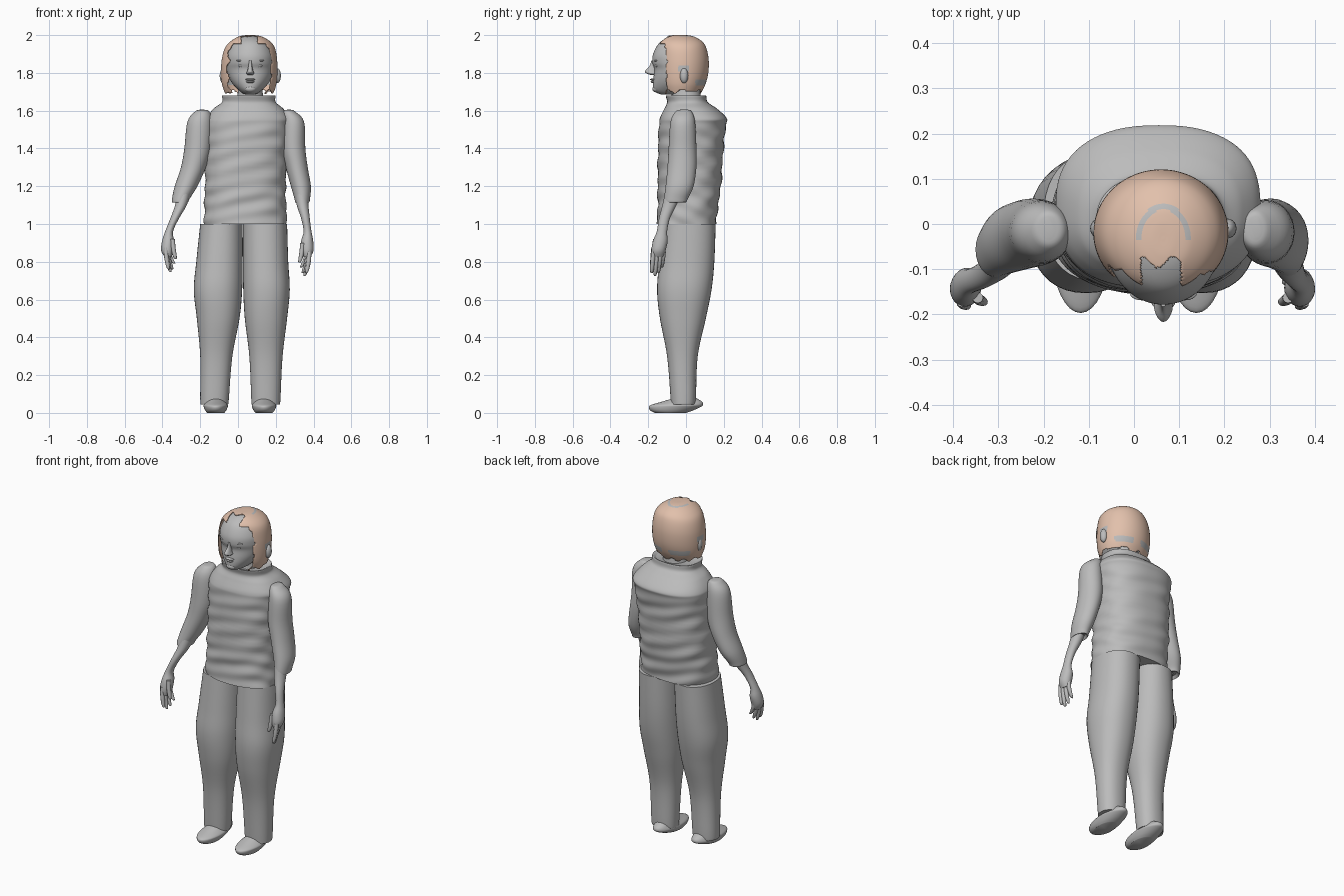
import bpy
import bmesh
from math import sin, cos, pi, copysign

if "Cube" in bpy.data.objects:
    bpy.data.objects.remove(bpy.data.objects["Cube"], do_unlink=True)


def material(name, colour):
    mat = bpy.data.materials.new(name)
    mat.use_nodes = True
    mat.diffuse_color = (*colour, 1)
    mat.node_tree.nodes["Principled BSDF"].inputs["Base Color"].default_value = (*colour, 1)
    return mat


GREY = material("plain grey", (0.5, 0.5, 0.5))
HAIR = material("pale brown hair", (0.76, 0.53, 0.41))


def finish(bm, name, mats):
    bmesh.ops.recalc_face_normals(bm, faces=bm.faces)
    mesh = bpy.data.meshes.new(name)
    bm.to_mesh(mesh)
    bm.free()
    obj = bpy.data.objects.new(name, mesh)
    bpy.context.collection.objects.link(obj)
    for mat in mats:
        mesh.materials.append(mat)
    bpy.ops.object.select_all(action='DESELECT')
    obj.select_set(True)
    bpy.context.view_layer.objects.active = obj
    bpy.ops.object.shade_smooth_by_angle(angle=pi / 4)
    return obj


def spline(rows, steps):
    """Smooth in-between rows for a list of cross-sections."""
    out = []
    for i in range(len(rows) - 1):
        a, b, c, d = rows[max(i - 1, 0)], rows[i], rows[i + 1], rows[min(i + 2, len(rows) - 1)]
        for k in range(steps):
            t = k / steps
            out.append([q + t * (r - p + t * (2 * p - 5 * q + 4 * r - s + t * (3 * (q - r) + s - p))) / 2
                        for p, q, r, s in zip(a, b, c, d)])
    return out + [list(rows[-1])]


def loft(rows, sides=32, steps=4, power=1.0, ripple=None, caps=True):
    """Skin of rounded rings; every row is z, x low, x high, y low, y high."""
    bm = bmesh.new()
    rings = []
    for z, xa, xb, ya, yb in spline(rows, steps):
        ring = []
        for i in range(sides):
            a = 2 * pi * i / sides
            grow = ripple(a, z) if ripple else 0
            c, s = (copysign(abs(f) ** power, f) for f in (cos(a), sin(a)))
            ring.append(bm.verts.new(((xa + xb) / 2 + c * ((xb - xa) / 2 + grow),
                                      (ya + yb) / 2 + s * ((yb - ya) / 2 + grow), z)))
        rings.append(ring)
    for low, high in zip(rings, rings[1:]):
        for i in range(sides):
            j = (i + 1) % sides
            bm.faces.new((low[i], low[j], high[j], high[i]))
    bm.faces.new(rings[0])
    if caps:
        bm.faces.new(rings[-1])
    return bm


def ball(name, loc, size):
    bm = bmesh.new()
    bmesh.ops.create_uvsphere(bm, u_segments=20, v_segments=12, radius=1)
    bmesh.ops.scale(bm, vec=size, verts=bm.verts)
    bmesh.ops.translate(bm, vec=loc, verts=bm.verts)
    finish(bm, name, [GREY])


# Sweater with soft horizontal creases and an upright collar
def creases(a, z):
    fade = max(0, min(1, (1.58 - z) * 8))
    return fade * (0.003 * sin(75 * z + 2 * sin(2 * a) + 3 * sin(a)) + 0.002 * sin(43 * z - 5 * a))


torso = [(1.0, -.18, .257, -.155, .16), (1.1, -.178, .255, -.15, .17), (1.2, -.175, .252, -.15, .185),
         (1.4, -.17, .262, -.148, .198), (1.52, -.172, .275, -.143, .212), (1.56, -.168, .278, -.138, .215),
         (1.61, -.13, .24, -.115, .165), (1.645, -.085, .2, -.1, .115), (1.68, -.083, .197, -.107, .106),
         (1.67, -.06, .175, -.09, .09)]
finish(loft(torso, 72, 10, 0.82, creases), "sweater", [GREY])

# Trouser legs: z, right leg x span, left leg x span, y span
legs = [(.045, -.198, -.052, .072, .222, -.08, .05), (.08, -.2, -.048, .07, .225, -.082, .053),
        (.3, -.2, -.03, .06, .236, -.1, .062), (.5, -.218, .008, .036, .26, -.138, .105),
        (.65, -.234, .022, .028, .274, -.153, .135), (.8, -.221, .025, .026, .266, -.142, .15),
        (1.0, -.2, .025, .026, .26, -.125, .157)]
finish(loft([(r[0], r[1], r[2], r[5], r[6]) for r in legs], 40, 6, 0.9), "right_trouser_leg", [GREY])
finish(loft([(r[0], r[3], r[4], r[5], r[6]) for r in legs], 40, 6, 0.9), "left_trouser_leg", [GREY])

# Slipper-like shoes with curved soles
shoe = [(0, .045, -.165, 0), (.012, .055, -.188, .035), (.03, .063, -.197, .075),
        (.042, .064, -.185, .09), (.06, .05, -.125, .085), (.08, .04, -.06, .05)]
for side, cx in (("right", -.118), ("left", .138)):
    finish(loft([(z, cx - w, cx + w, a, b) for z, w, a, b in shoe], 32, 4), side + "_shoe", [GREY])

# Arms: shared z, half width and y span, with separate centre lines
sleeve = [(1.605, .012, -.03, .01), (1.595, .038, -.055, .03), (1.54, .066, -.082, .048),
          (1.4, .071, -.092, .055), (1.3, .066, -.098, .055), (1.2, .06, -.108, .04),
          (1.135, .047, -.116, .01), (1.115, .042, -.116, 0), (1.13, .03, -.105, -.02)]
forearm = [(1.17, .036, -.11, -.02), (1.1, .031, -.125, -.05), (1.03, .023, -.143, -.085),
           (.96, .021, -.155, -.1), (.91, .032, -.175, -.097), (.86, .033, -.183, -.108),
           (.825, .018, -.178, -.12)]
centres = {
    "right": (1, 1, (-.19, -.19, -.202, -.213, -.236, -.275, -.302, -.307, -.305),
              (-.285, -.302, -.335, -.365, -.37, -.374, -.37), .02),
    "left": (-1, .88, (.27, .27, .292, .294, .311, .333, .34, .34, .34),
             (.335, .342, .357, .368, .366, .367, .365), 0)}
for side, (inward, slim, upper, lower, lift) in centres.items():
    finish(loft([(z, x - w * slim, x + w * slim, a, b) for (z, w, a, b), x in zip(sleeve, upper)], 32, 5),
           side + "_sleeve", [GREY])
    finish(loft([(z, x - w, x + w, a, b) for (z, w, a, b), x in zip(forearm, lower)], 24, 4),
           side + "_forearm_and_palm", [GREY])

    # Loosely curled fingers and a forward thumb
    def digit(name, x, y, z, bend, length, r):
        rows = []
        for t, f in ((0, 1), (.4, 1.05), (.8, .9), (.97, .6), (1, .2)):
            px, py, w = x + inward * bend * t * t, y - .01 * t, r * f
            rows.append((z - length * t + lift, px - w, px + w, py - w, py + w))
        finish(loft(rows, 12, 3), side + "_" + name, [GREY])

    palm = lower[-1]
    for i, name in enumerate(("index_finger", "middle_finger", "ring_finger", "little_finger")):
        digit(name, palm - inward * .012 + inward * .004 * i, -.172 + .018 * i, .855,
              .015 + .006 * i, (.115, .13, .115, .085)[i], .0115)
    digit("thumb", palm + inward * .024, -.163, .9, .016, .105, .012)

# Neck and head
finish(loft([(1.62, -.02, .15, -.085, .085), (1.7, .0, .13, -.075, .075), (1.78, .0, .13, -.08, .08)]),
       "neck", [GREY])
head = [(1.996, .05, .08, -.055, -.02), (1.985, .01, .12, -.1, .03), (1.955, -.03, .16, -.145, .07),
        (1.9, -.058, .188, -.174, .1), (1.855, -.062, .192, -.178, .105), (1.82, -.06, .19, -.168, .105),
        (1.775, -.047, .177, -.172, .09), (1.74, -.027, .157, -.175, .08), (1.71, .002, .128, -.172, .05),
        (1.692, .025, .105, -.15, .0), (1.685, .045, .085, -.125, -.04)]
finish(loft(head, 48, 5), "head", [GREY])

# Nose, brows, eyes and lips
MID = .065
nose = [(1.865, .008, -.183), (1.835, .01, -.194), (1.81, .016, -.216), (1.798, .021, -.21),
        (1.79, .014, -.19)]
finish(loft([(z, MID - w, MID + w, y, -.15) for z, w, y in nose], 20, 4), "nose", [GREY])
for side, s in (("right", -1), ("left", 1)):
    ball(side + "_eye", (MID + s * .045, -.153, 1.838), (.019, .012, .009))
    ball(side + "_brow", (MID + s * .047, -.154, 1.865), (.027, .015, .006))
    ball(side + "_ear", (MID + s * .142, -.01, 1.785), (.02, .022, .04))
ball("upper_lip", (MID, -.172, 1.765), (.027, .018, .006))
ball("lower_lip", (MID, -.17, 1.753), (.022, .018, .007))
ball("chin", (MID, -.158, 1.715), (.03, .02, .018))

# Bobbed hair: a cap open over the face
cap = [(2.0, .063, .067, -.035, -.031), (1.999, .035, .095, -.075, .01), (1.991, .0, .13, -.108, .045),
       (1.965, -.042, .172, -.14, .087), (1.93, -.07, .196, -.152, .108), (1.87, -.086, .207, -.158, .12),
       (1.8, -.09, .209, -.158, .118), (1.74, -.085, .203, -.15, .103), (1.69, -.068, .188, -.13, .078)]


def is_bare(p):
    """Openings over the face, the parting and the ragged lower hem."""
    x, jag = p.x - MID, .012 * sin(90 * p.x) * sin(70 * p.z)
    face = p.y < -.105 + jag and p.z < 1.955
    parting = abs(x + .005) < .045 and p.y < -.085 + jag
    hem = p.z < 1.7 + .01 * sin(80 * p.x + 60 * p.y)
    return face or parting or hem


def is_patch(p):
    """Grey bands on the crown, at the ears and round the nape."""
    x, y = p.x - MID, p.y + .03
    crown = p.z > 1.95 and y > -.005 and .046 < ((x * .95) ** 2 + (y * .75) ** 2) ** .5 < .056
    ear = abs(p.y + .01) < .028 and abs(p.z - 1.825) < .018
    nape = p.y > .05 and abs(p.z - 1.752) < .016 and abs(x) > .025
    return crown or ear or nape


bm = loft(cap, 120, 9, caps=False)
bmesh.ops.delete(bm, geom=[f for f in bm.faces if is_bare(f.calc_center_median())], context='FACES')
for f in bm.faces:
    f.material_index = int(is_patch(f.calc_center_median()))
hair = finish(bm, "hair", [HAIR, GREY])
shell = hair.modifiers.new("thickness", 'SOLIDIFY')
shell.thickness = .004
